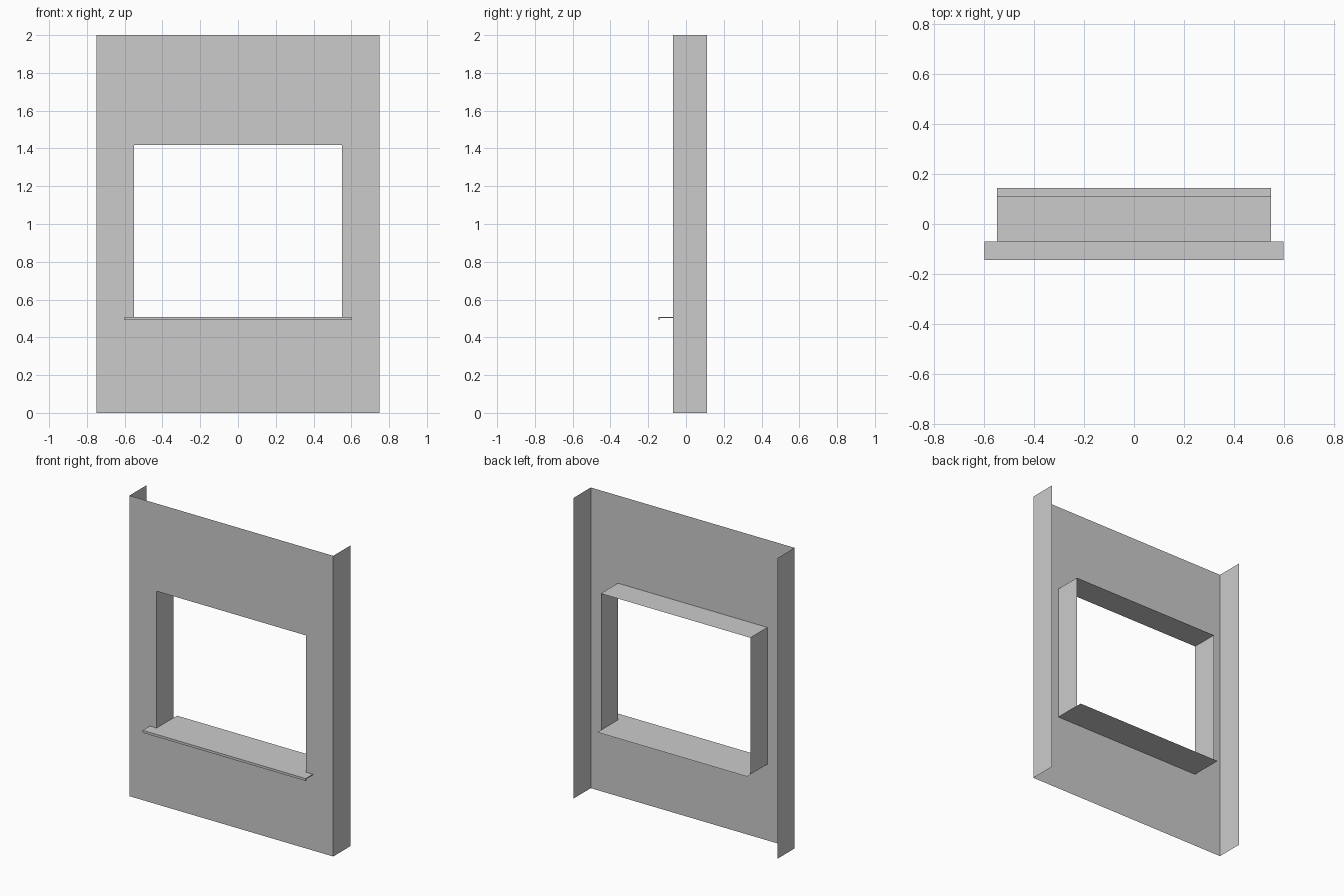
import bpy, bmesh

if "Cube" in bpy.data.objects:
    bpy.data.objects.remove(bpy.data.objects["Cube"])

FRONT, BACK = -0.07, 0.11          # depth of the sheet wall
W, H = 0.75, 2.0                   # half width and height of panel
OX, OZ0, OZ1 = 0.55, 0.507, 1.417  # window opening


def finish(name, bm, recalc=False):
    bmesh.ops.remove_doubles(bm, verts=bm.verts[:], dist=1e-5)
    if recalc:
        bmesh.ops.recalc_face_normals(bm, faces=bm.faces[:])
    me = bpy.data.meshes.new(name)
    bm.to_mesh(me)
    bm.free()
    ob = bpy.data.objects.new(name, me)
    bpy.context.collection.objects.link(ob)
    return ob


def quad(bm, *pts):
    bm.faces.new([bm.verts.new(p) for p in pts])


def sweep_depth(bm, path):
    """Ribbon along an xz path, running from the wall front to its back."""
    for (xa, za), (xb, zb) in zip(path, path[1:]):
        quad(bm, (xa, FRONT, za), (xb, FRONT, zb), (xb, BACK, zb), (xa, BACK, za))


# Front sheet: frame of four mitred faces around the opening
bm = bmesh.new()
outer = [(-W, 0), (W, 0), (W, H), (-W, H)]
inner = [(-OX, OZ0), (OX, OZ0), (OX, OZ1), (-OX, OZ1)]
for i in range(4):
    j = (i + 1) % 4
    quad(bm, *[(x, FRONT, z) for x, z in (outer[i], outer[j], inner[j], inner[i])])
# Side returns
sweep_depth(bm, [(W, 0), (W, H)])
sweep_depth(bm, [(-W, H), (-W, 0)])
finish("wall_panel", bm)

# Window reveal: jambs and head
bm = bmesh.new()
sweep_depth(bm, [(OX, OZ0), (OX, OZ1), (-OX, OZ1), (-OX, OZ0)])
finish("window_reveal", bm)

# Inner sill sheet, running past the back of the reveal
bm = bmesh.new()
for ya, yb in ((FRONT, BACK), (BACK, 0.145)):
    quad(bm, (-OX, ya, OZ0), (OX, ya, OZ0), (OX, yb, OZ0), (-OX, yb, OZ0))
finish("inner_sill", bm)

# Projecting sill: thin L profile with drip lip
bm = bmesh.new()
profile = [(FRONT, 0.507), (-0.145, 0.507), (-0.145, 0.491),
           (-0.139, 0.491), (-0.139, 0.502), (FRONT, 0.502)]
face = bm.faces.new([bm.verts.new((-0.6, y, z)) for y, z in profile])
ext = bmesh.ops.extrude_face_region(bm, geom=[face], use_keep_orig=True)
bmesh.ops.translate(bm, vec=(1.2, 0, 0),
                    verts=[g for g in ext["geom"] if isinstance(g, bmesh.types.BMVert)])
finish("outer_sill", bm, recalc=True)
